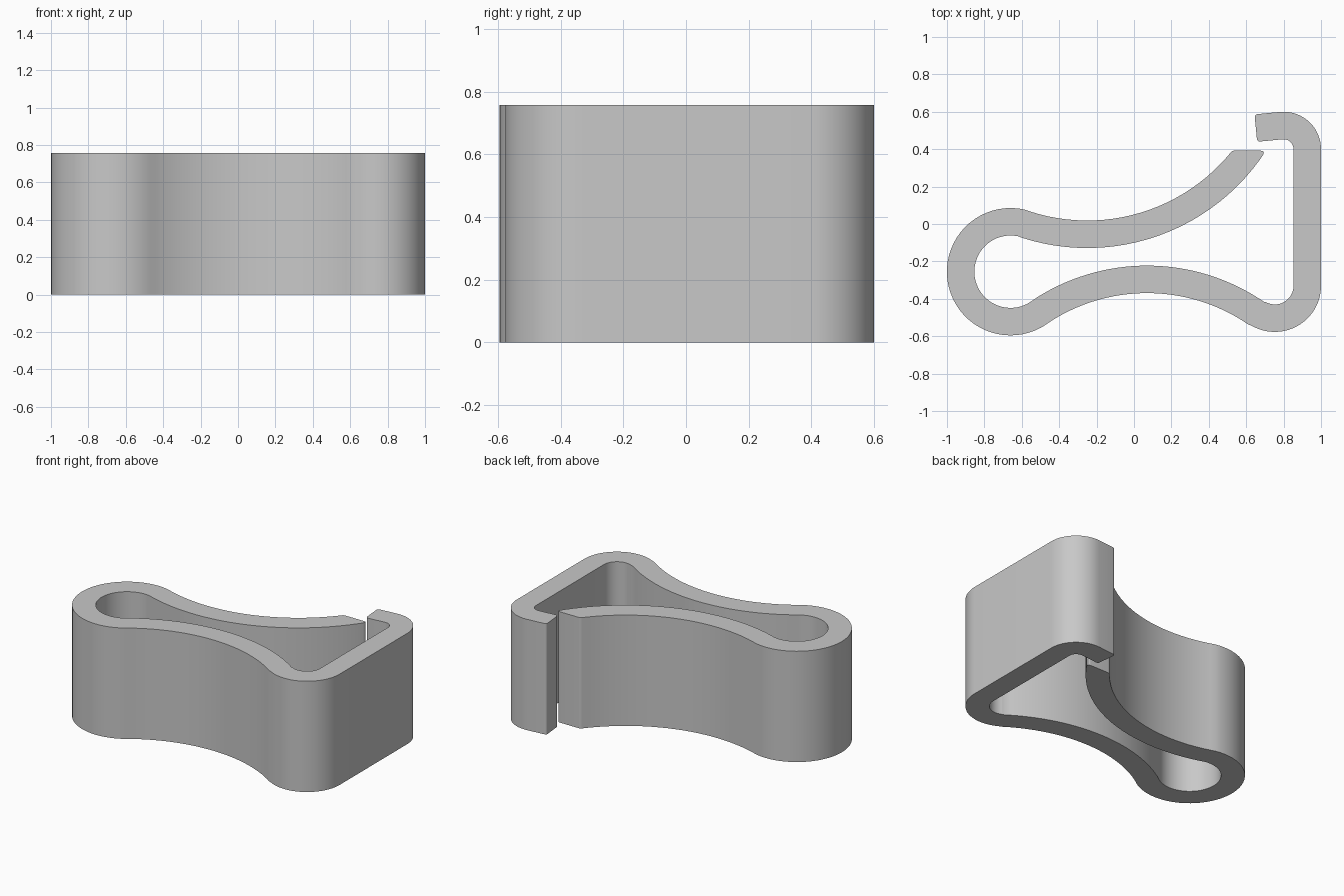
import bpy, bmesh, math
from mathutils import Vector

if "Cube" in bpy.data.objects:
    bpy.data.objects.remove(bpy.data.objects["Cube"])

HEIGHT = 0.757
HALF = 0.0735          # half the strip thickness
CUT_Y = 0.392          # flat end of the sprung arm
LIP_LENGTH = 0.137

# Arc centres and centreline radii of the bent strip
ARM, ARM_R = Vector((-0.25, 1.009)), 1.064
LOOP, LOOP_R = Vector((-0.66, -0.255)), 0.267
BASE, BASE_R = Vector((0.07, -1.327)), 1.031
HEEL, HEEL_R = Vector((0.753, -0.33)), 0.1735
HOOK, HOOK_R = Vector((0.8, 0.4)), 0.1265
HOOK_END = math.radians(95.5)


def heading(a, b):
    d = b - a
    return math.atan2(d.y, d.x)


def arc(centre, radius, start, end, steps):
    return [centre + radius * Vector((math.cos(t), math.sin(t)))
            for t in (start + (end - start) * i / steps for i in range(steps + 1))]


def strip_edge(side):
    """One edge of the strip, from the sprung arm round to the hook lip."""
    h = side * HALF
    turn = 2 * math.pi
    arm_r = ARM_R - h
    arm_start = math.asin((CUT_Y - ARM.y) / arm_r)
    pts = arc(ARM, arm_r, arm_start, heading(ARM, LOOP), 24)
    pts += arc(LOOP, LOOP_R + h, heading(LOOP, ARM),
               heading(LOOP, BASE) + turn, 40)[1:]
    pts += arc(BASE, BASE_R - h, heading(BASE, LOOP), heading(BASE, HEEL), 32)[1:]
    pts += arc(HEEL, HEEL_R + h, heading(HEEL, BASE), 0, 24)[1:]
    pts += arc(HOOK, HOOK_R + h, 0, HOOK_END, 20)
    along = Vector((-math.sin(HOOK_END), math.cos(HOOK_END)))
    pts.append(pts[-1] + along * LIP_LENGTH)
    return pts


def fillet(before, corner, after, trim, steps=6):
    """Round a corner with a small curve."""
    a = corner + (before - corner).normalized() * trim
    b = corner + (after - corner).normalized() * trim
    return [a * (1 - t) ** 2 + corner * 2 * t * (1 - t) + b * t * t
            for t in (i / steps for i in range(steps + 1))]


# Closed outline with softened strip ends
outer, inner = strip_edge(1), strip_edge(-1)
outline = outer[1:-1]
outline += fillet(outer[-2], outer[-1], inner[-1], 0.018)
outline += fillet(outer[-1], inner[-1], inner[-2], 0.018)
outline += inner[-2:0:-1]
outline += fillet(inner[1], inner[0], outer[0], 0.032)
outline += fillet(inner[0], outer[0], outer[1], 0.012)

# Extrude the outline into the clip body
bm = bmesh.new()
base = bm.faces.new([bm.verts.new((p.x, p.y, 0)) for p in outline])
top = bmesh.ops.extrude_face_region(bm, geom=[base], use_keep_orig=True)["geom"]
bmesh.ops.translate(bm, vec=(0, 0, HEIGHT),
                    verts=[v for v in top if isinstance(v, bmesh.types.BMVert)])
bmesh.ops.recalc_face_normals(bm, faces=bm.faces)
mesh = bpy.data.meshes.new("clip_body")
bm.to_mesh(mesh)
bm.free()
clip = bpy.data.objects.new("clip_body", mesh)
bpy.context.collection.objects.link(clip)

# Plain grey material
grey = bpy.data.materials.new("light_grey")
grey.use_nodes = True
colour = (0.58, 0.58, 0.58, 1)
grey.diffuse_color = colour
grey.node_tree.nodes["Principled BSDF"].inputs["Base Color"].default_value = colour
mesh.materials.append(grey)

# Smooth walls, crisp rims
bpy.ops.object.select_all(action="DESELECT")
clip.select_set(True)
bpy.context.view_layer.objects.active = clip
bpy.ops.object.shade_smooth_by_angle(angle=math.radians(30))
